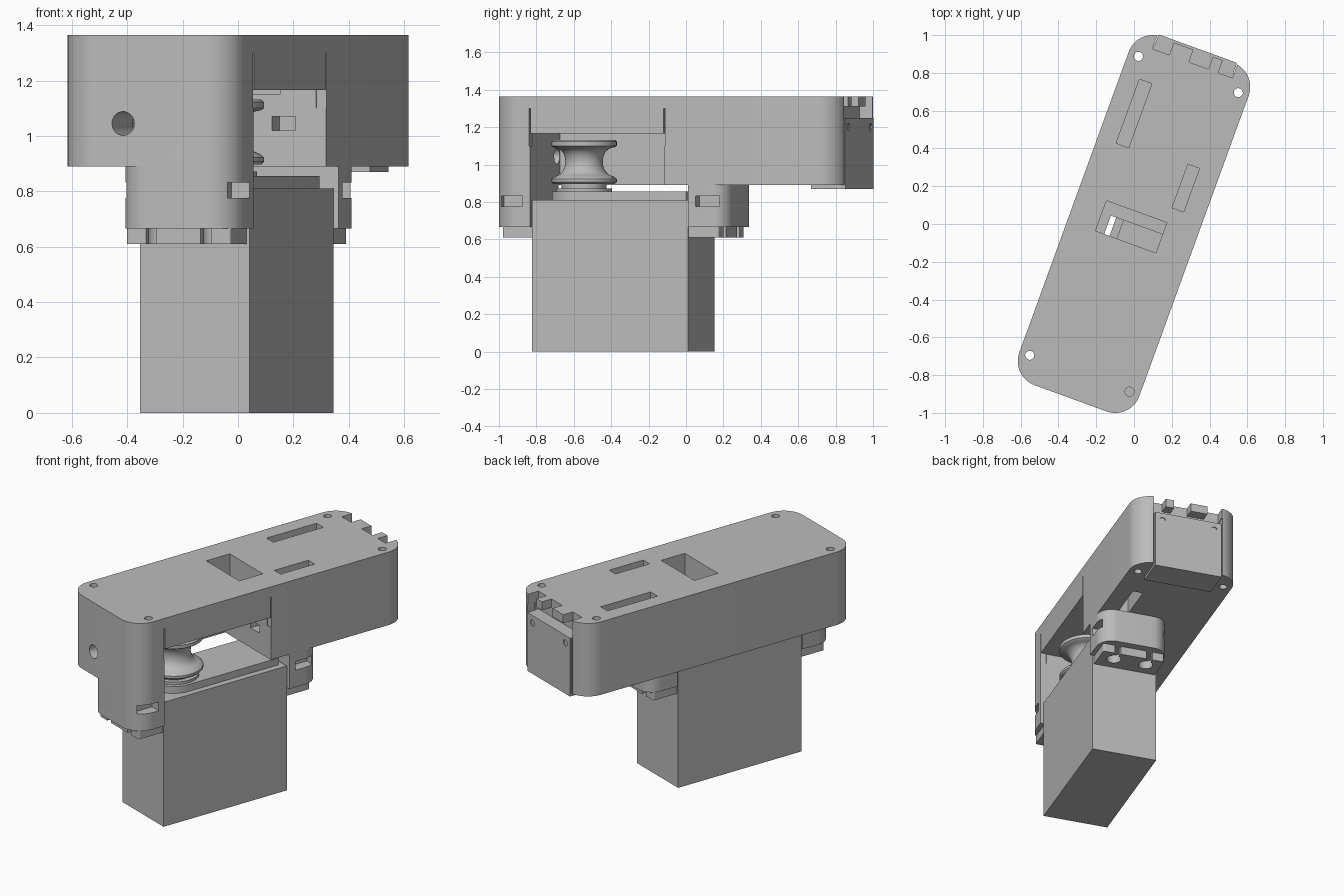
import bpy, bmesh, math
from mathutils import Matrix

if "Cube" in bpy.data.objects:
    bpy.data.objects.remove(bpy.data.objects["Cube"], do_unlink=True)

YAW = math.radians(-20)      # the whole unit is turned about z
grey = bpy.data.materials.new("plain grey")
grey.use_nodes = True
grey.diffuse_color = (0.5, 0.5, 0.5, 1)
grey.node_tree.nodes["Principled BSDF"].inputs["Base Color"].default_value = (0.5, 0.5, 0.5, 1)
parts = []


def add(name, bm, keep=True):
    bmesh.ops.recalc_face_normals(bm, faces=bm.faces)
    mesh = bpy.data.meshes.new(name)
    bm.to_mesh(mesh)
    bm.free()
    mesh.materials.append(grey)
    ob = bpy.data.objects.new(name, mesh)
    bpy.context.collection.objects.link(ob)
    if keep:
        parts.append(ob)
    return ob


def prism(name, x, y, z, radii=(0, 0, 0, 0), keep=True):
    """Upright block; corner radii run front left, front right, back right, back left."""
    bm = bmesh.new()
    corners = [(x[0], y[0], 1, 1), (x[1], y[0], -1, 1), (x[1], y[1], -1, -1), (x[0], y[1], 1, -1)]
    ring = []
    for k, ((cx, cy, sx, sy), r) in enumerate(zip(corners, radii)):
        steps = 12 if r else 0
        for i in range(steps + 1):
            a = math.pi + k * math.pi / 2 + (i / steps * math.pi / 2 if steps else 0)
            ring.append(bm.verts.new((cx + sx * r + r * math.cos(a),
                                      cy + sy * r + r * math.sin(a), z[0])))
    face = bm.faces.new(ring)
    top = bmesh.ops.extrude_face_region(bm, geom=[face])["geom"]
    bmesh.ops.translate(bm, vec=(0, 0, z[1] - z[0]),
                        verts=[v for v in top if isinstance(v, bmesh.types.BMVert)])
    return add(name, bm, keep)


def rod(x, y, z, r, length, along_y=False):
    bm = bmesh.new()
    m = Matrix.Translation((x, y, z))
    if along_y:
        m = m @ Matrix.Rotation(math.pi / 2, 4, 'X')
    bmesh.ops.create_cone(bm, cap_ends=True, segments=28, radius1=r, radius2=r,
                          depth=length, matrix=m)
    return add("cutter", bm, False)


def box(x, y, z):
    return prism("cutter", x, y, z, keep=False)


def cut(target, cutters):
    for c in cutters:
        mod = target.modifiers.new("cut", 'BOOLEAN')
        mod.operation, mod.solver, mod.object = 'DIFFERENCE', 'EXACT', c
        bpy.context.view_layer.objects.active = target
        bpy.ops.object.modifier_apply(modifier=mod.name)
        bpy.data.objects.remove(c, do_unlink=True)


def lathe(name, x, y, profile, n=48):
    bm = bmesh.new()
    vs = [bm.verts.new((x + r, y, z)) for r, z in profile]
    es = [bm.edges.new(p) for p in zip(vs, vs[1:])]
    bmesh.ops.spin(bm, geom=vs + es, cent=(x, y, 0), axis=(0, 0, 1),
                   angle=2 * math.pi, steps=n)
    bmesh.ops.remove_doubles(bm, verts=bm.verts, dist=1e-5)
    return add(name, bm)


# Main housing with pulley bay, top openings, end recess and screw holes
housing = prism("housing", (-0.338, 0.338), (-0.982, 0.982), (0.89, 1.365), (0.135,) * 4)
cut(housing, [
    box((-0.13, 0.4), (-0.765, 0.0), (0.8, 1.165)),           # pulley bay
    box((-0.179, 0.161), (-0.104, 0.066), (1.15, 1.5)),       # wide top opening
    box((-0.235, -0.165), (0.37, 0.73), (1.1, 1.5)),          # long top slot
    box((0.16, 0.225), (0.15, 0.395), (1.1, 1.5)),            # short top slot
    box((0.16, 0.225), (0.33, 0.6), (0.8, 1.05)),             # underside slot
    box((0.13, 0.22), (-0.02, 0.08), (1.02, 1.07)),           # slot in bay wall
    box((-0.225, 0.225), (0.905, 1.1), (1.25, 1.5)),          # recess over end panel
    rod(-0.084, -0.88, 1.045, 0.043, 0.4, True),              # cord hole
])
cut(housing, [box((0.3, 0.4), (y, y + 0.008), (1.1, 1.3)) for y in (-0.769, -0.004)])
cut(housing, [box((s * 0.225 - 0.004, s * 0.225 + 0.004), (0.93, 1.1), (0.8, 1.3))
              for s in (-1, 1)])
cut(housing, [rod(sx * 0.281, sy * 0.842, 1.1, 0.024, 0.8)
              for sx in (-1, 1) for sy in (-1, 1) if (sx, sy) != (1, -1)]
    + [rod(0.281, -0.842, 1.3, 0.024, 0.3)])

# Clip tabs above the end panel
for i, (x0, x1) in enumerate([(-0.13, -0.02), (0.09, 0.145)]):
    prism(f"clip_tab_{i + 1}", (x0, x1), (0.9, 0.975), (1.31, 1.365))

# End panel with screw holes, and its foot under the housing
panel = prism("end_panel", (-0.219, 0.219), (0.94, 0.988), (0.87, 1.25))
cut(panel, [rod(s * 0.17, 1.0, 1.2, 0.02, 0.06, True) for s in (-1, 1)])
prism("end_panel_foot", (-0.219, 0.219), (0.79, 0.95), (0.87, 0.895))

# Front and rear mounts that hold the motor, with side nut slots
for name, y, radii in [("front_mount", (-0.982, -0.765), (0.1, 0.135, 0, 0)),
                       ("rear_mount", (0.133, 0.35), (0, 0, 0.1, 0.1))]:
    mount = prism(name, (-0.105, 0.338), y, (0.665, 0.89), radii)
    mid = sum(y) / 2
    cut(mount, [box(x, (mid - 0.065, mid + 0.065), (0.775, 0.832))
                for x in ((-0.2, -0.04), (0.27, 0.4))])

# Motor body, lid and screw flanges
prism("motor_body", (-0.1, 0.32), (-0.76, 0.127), (0, 0.81))
prism("motor_lid", (-0.06, 0.28), (-0.71, 0.1), (0.805, 0.855), (0.16, 0.16, 0.01, 0.01))
for name, y, edge, side in [("front_flange", (-0.932, -0.75), -0.932, 1),
                            ("rear_flange", (0.117, 0.298), 0.298, -1)]:
    flange = prism(name, (-0.09, 0.31), y, (0.61, 0.67), (0.01,) * 4)
    cutters = []
    for x in (0.005, 0.215):
        hole = edge + side * 0.075
        cutters += [rod(x, hole, 0.64, 0.045, 0.2),
                    box((x - 0.02, x + 0.02), sorted((edge - side * 0.05, hole)), (0.5, 0.75))]
    cut(flange, cutters)

# Grooved pulley on a stepped hub
groove = [(0.1 + 0.055 * (1 - math.cos(t)) , 1.015 + 0.075 * math.sin(t))
          for t in [math.radians(a) for a in range(-80, 81, 16)]]
lathe("pulley", 0.11, -0.54, [(0, 0.897), (0.165, 0.897), (0.175, 0.907), (0.175, 0.922),
                              (0.165, 0.932)] + groove
      + [(0.165, 1.093), (0.175, 1.1), (0.175, 1.122), (0.165, 1.132), (0.06, 1.132),
         (0.06, 1.1), (0, 1.1)])
lathe("pulley_hub", 0.11, -0.54, [(0, 0.85), (0.15, 0.85), (0.15, 0.872), (0.12, 0.872),
                                  (0.12, 0.9), (0, 0.9)])

# Turn every part and shade it
bpy.ops.object.select_all(action='DESELECT')
for ob in parts:
    ob.rotation_euler.z = YAW
    ob.select_set(True)
bpy.context.view_layer.objects.active = housing
bpy.ops.object.shade_smooth_by_angle(angle=math.radians(30))
